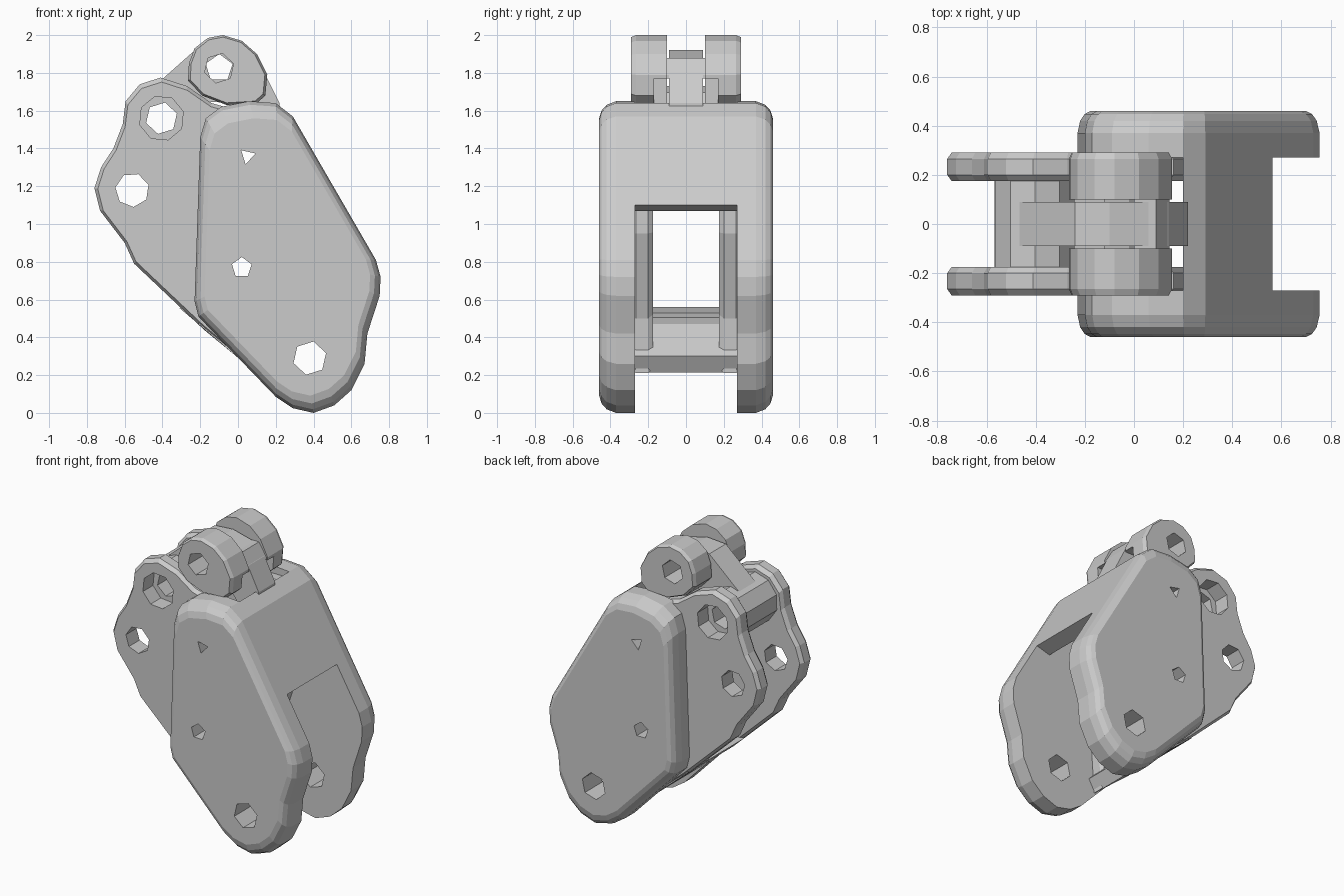
import bpy, bmesh, math


def loft(name, profile, layers, centre=(0, 0)):
    """Solid from an xz profile stacked along y; layers are (y, scale about centre)."""
    bm = bmesh.new()
    rings = []
    for y, s in layers:
        rings.append([bm.verts.new((centre[0] + (x - centre[0]) * s, y,
                                    centre[1] + (z - centre[1]) * s)) for x, z in profile])
    n = len(profile)
    for a, b in zip(rings, rings[1:]):
        for i in range(n):
            bm.faces.new((a[i], a[(i + 1) % n], b[(i + 1) % n], b[i]))
    bm.faces.new(rings[0])
    bm.faces.new(rings[-1])
    bmesh.ops.recalc_face_normals(bm, faces=bm.faces)
    me = bpy.data.meshes.new(name)
    bm.to_mesh(me)
    bm.free()
    ob = bpy.data.objects.new(name, me)
    bpy.context.collection.objects.link(ob)
    return ob


def circle(x, z, r, n):
    return [(x + r * math.cos(math.tau * i / n + 0.3), z + r * math.sin(math.tau * i / n + 0.3))
            for i in range(n)]


def cut(ob, profile, y0=-1, y1=1):
    """Subtract a prism running along y."""
    cutter = loft("cutter", profile, [(y0, 1), (y1, 1)])
    cutter.hide_render = True
    m = ob.modifiers.new("cut", 'BOOLEAN')
    m.operation = 'DIFFERENCE'
    m.solver = 'EXACT'
    m.object = cutter
    bpy.context.view_layer.objects.active = ob
    bpy.ops.object.modifier_apply(modifier=m.name)
    bpy.data.objects.remove(cutter)


def drill(ob, holes):
    for x, z, r, n in holes:
        cut(ob, circle(x, z, r, n))


SCREWS = [(0.05, 1.36, 0.045, 3), (0.02, 0.77, 0.055, 5)]

# Outer shell: rounded block hollowed by a channel, leaving side walls and sloped front wall
shell_profile = [(-0.23, 0.59), (-0.2, 1.46), (-0.17, 1.56), (-0.09, 1.62), (0.06, 1.65),
                 (0.2, 1.64), (0.29, 1.57), (0.73, 0.81), (0.755, 0.72), (0.75, 0.62),
                 (0.685, 0.42), (0.67, 0.26), (0.6, 0.12), (0.51, 0.04), (0.4, 0.0),
                 (0.29, 0.025), (0.2, 0.085), (-0.21, 0.51)]
rim = [(0.46, 0.89), (0.447, 0.94), (0.42, 0.977), (0.37, 1)]
shell = loft("outer_shell", shell_profile, rim + [(-y, s) for y, s in reversed(rim)], (0.25, 0.83))
cut(shell, [(-0.6, 1.9), (0.2, 1.9), (0.2, 1.53), (0.46, 1.07), (0.6, 1.11), (1.2, 1.11),
            (1.2, -0.3), (-0.6, -0.3)], -0.27, 0.27)
drill(shell, SCREWS + [(0.38, 0.29, 0.09, 6)])

# Inner lug plates, one per side
lug_profile = [(-0.76, 1.19), (-0.725, 1.3), (-0.66, 1.4), (-0.61, 1.53), (-0.595, 1.65),
               (-0.52, 1.74), (-0.41, 1.775), (-0.27, 1.73), (-0.14, 1.64), (0.0, 1.6),
               (0.16, 1.6), (0.27, 1.3), (0.27, 0.95), (0.12, 0.5), (0.1, 0.21),
               (-0.18, 0.44), (-0.55, 0.79), (-0.6, 0.9), (-0.73, 1.07)]
for side, sign in (("left", 1), ("right", -1)):
    lug = loft("lug_plate_" + side, lug_profile,
               [(sign * 0.175, 0.965), (sign * 0.2, 1), (sign * 0.265, 1), (sign * 0.29, 0.965)],
               (-0.25, 1.1))
    drill(lug, SCREWS + [(-0.405, 1.56, 0.12, 8), (-0.56, 1.18, 0.09, 7)])

# Bottom web joining the side walls, with a narrower run up between the lugs
loft("bottom_web", [(0.09, 0.215), (0.14, 0.3), (-0.02, 0.47), (-0.2, 0.53), (-0.21, 0.47)],
     [(-0.28, 1), (0.28, 1)])
loft("web_tail", [(-0.15, 0.42), (-0.12, 0.53), (-0.28, 0.56), (-0.31, 0.555)],
     [(-0.19, 1), (0.19, 1)])

# Hinge barrel between the lugs
barrel = loft("hinge_barrel", circle(-0.405, 1.56, 0.17, 10), [(-0.18, 1), (0.18, 1)])
drill(barrel, [(-0.405, 1.56, 0.085, 6)])

# Top link: central arm running from the barrel over to the shell
arm = loft("link_arm", [(-0.5, 1.68), (-0.42, 1.75), (-0.24, 1.91), (-0.1, 1.92), (0.06, 1.88),
                        (0.14, 1.8), (0.22, 1.64), (0.22, 1.5), (0.08, 1.5), (-0.02, 1.64),
                        (-0.2, 1.65), (-0.34, 1.5), (-0.45, 1.52)],
           [(-0.09, 1), (0.09, 1)])
drill(arm, [(-0.1, 1.825, 0.075, 5), (-0.405, 1.56, 0.085, 6)])

# Top link: the two ears and the bridge that joins them to the arm
ear_profile = [(-0.26, 1.85), (-0.23, 1.93), (-0.16, 1.985), (-0.08, 2.0), (0.02, 1.97),
               (0.1, 1.9), (0.155, 1.79), (0.145, 1.68), (0.1, 1.64), (-0.06, 1.63),
               (-0.19, 1.68), (-0.265, 1.76)]
for side, sign in (("left", 1), ("right", -1)):
    ear = loft("link_ear_" + side, ear_profile,
               [(sign * 0.1, 1), (sign * 0.265, 1), (sign * 0.29, 0.94)], (-0.06, 1.82))
    cut(ear, [(0.09, 1.5), (0.09, 1.77), (0.3, 1.77), (0.3, 1.5)],
        min(sign * 0.05, sign * 0.17), max(sign * 0.05, sign * 0.17))
    drill(ear, [(-0.1, 1.825, 0.08, 6)])
loft("link_bridge", [(0.0, 1.77), (0.0, 1.88), (0.09, 1.88), (0.145, 1.79), (0.145, 1.77)],
     [(-0.2, 1), (0.2, 1)])
